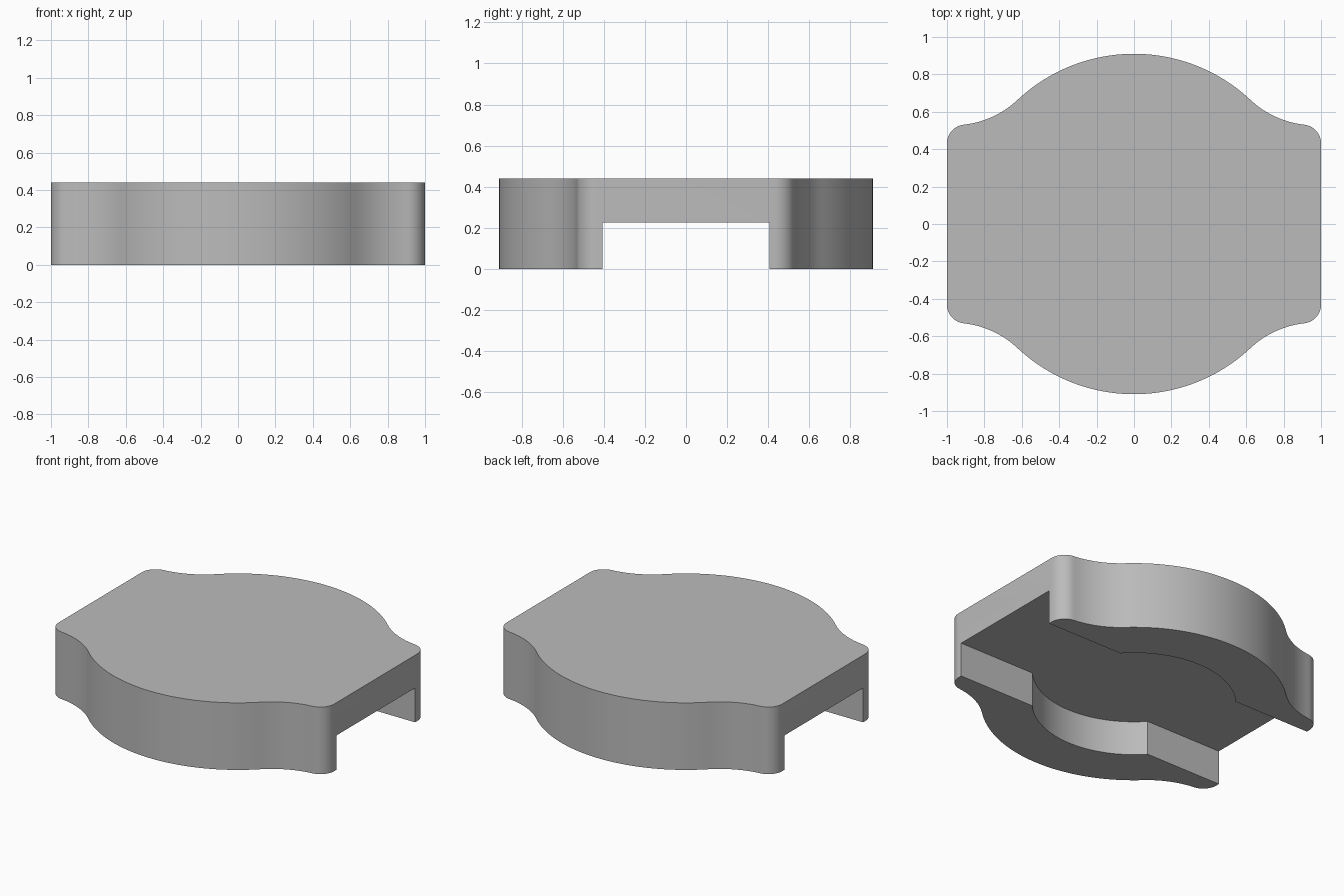
import bpy, bmesh
from math import sin, cos, radians, degrees, asin, atan2, sqrt

cube = bpy.data.objects.get("Cube")
if cube:
    bpy.data.objects.remove(cube, do_unlink=True)

HEIGHT, CHANNEL_TOP = 0.44, 0.225
CHANNEL_HALF, RECESS_R = 0.407, 0.605
ROUND_R, NECK_R, CORNER_R = 0.91, 0.5, 0.1


def arc(cx, cy, r, a0, a1, n):
    """Points along a circular arc, angles in degrees."""
    angles = [radians(a0 + (a1 - a0) * i / n) for i in range(n + 1)]
    return [(cx + r * cos(a), cy + r * sin(a)) for a in angles]


def prism(name, quarter, z0, z1):
    """Mirror a quarter outline (from +y round to +x) and extrude it."""
    right = quarter + [(x, -y) for x, y in reversed(quarter)]
    loop = right + [(-x, y) for x, y in reversed(right)]
    outline = [p for i, p in enumerate(loop)
               if abs(p[0] - loop[i - 1][0]) + abs(p[1] - loop[i - 1][1]) > 1e-5]
    bm = bmesh.new()
    base = bm.faces.new([bm.verts.new((x, y, z0)) for x, y in outline])
    top = bmesh.ops.extrude_face_region(bm, geom=[base])["geom"]
    verts = [g for g in top if isinstance(g, bmesh.types.BMVert)]
    bmesh.ops.translate(bm, verts=verts, vec=(0, 0, z1 - z0))
    bmesh.ops.recalc_face_normals(bm, faces=bm.faces)
    mesh = bpy.data.meshes.new(name)
    bm.to_mesh(mesh)
    bm.free()
    obj = bpy.data.objects.new(name, mesh)
    bpy.context.collection.objects.link(obj)
    return obj


grey = bpy.data.materials.new("plain_grey")
grey.use_nodes = True
colour = (0.5, 0.5, 0.5, 1)
grey.diffuse_color = colour
grey.node_tree.nodes["Principled BSDF"].inputs["Base Color"].default_value = colour

# Outer outline: big round, concave neck, rounded corner, all tangent
join = 46.8
nx = (ROUND_R + NECK_R) * cos(radians(join))
ny = (ROUND_R + NECK_R) * sin(radians(join))
fx = 1 - CORNER_R
fy = ny - sqrt((NECK_R + CORNER_R) ** 2 - (nx - fx) ** 2)
tangent = degrees(atan2(ny - fy, nx - fx))
body_outline = (arc(0, 0, ROUND_R, 90, join, 24)
                + arc(nx, ny, NECK_R, join - 180, tangent - 180, 14)
                + arc(fx, fy, CORNER_R, tangent, 0, 10))
body = prism("cover_body", body_outline, 0, HEIGHT)
body.data.materials.append(grey)

# Underside channel with a round recess in the middle
recess_end = degrees(asin(CHANNEL_HALF / RECESS_R))
channel_outline = arc(0, 0, RECESS_R, 90, recess_end, 20) + [(1.2, CHANNEL_HALF)]
cutter = prism("channel_cutter", channel_outline, -0.2, CHANNEL_TOP)
cutter.hide_render = True

cut = body.modifiers.new("channel", 'BOOLEAN')
cut.operation = 'DIFFERENCE'
cut.solver = 'EXACT'
cut.object = cutter
bpy.ops.object.select_all(action='DESELECT')
body.select_set(True)
bpy.context.view_layer.objects.active = body
bpy.ops.object.modifier_apply(modifier=cut.name)
bpy.data.objects.remove(cutter, do_unlink=True)
bpy.ops.object.shade_smooth_by_angle(angle=radians(30))
